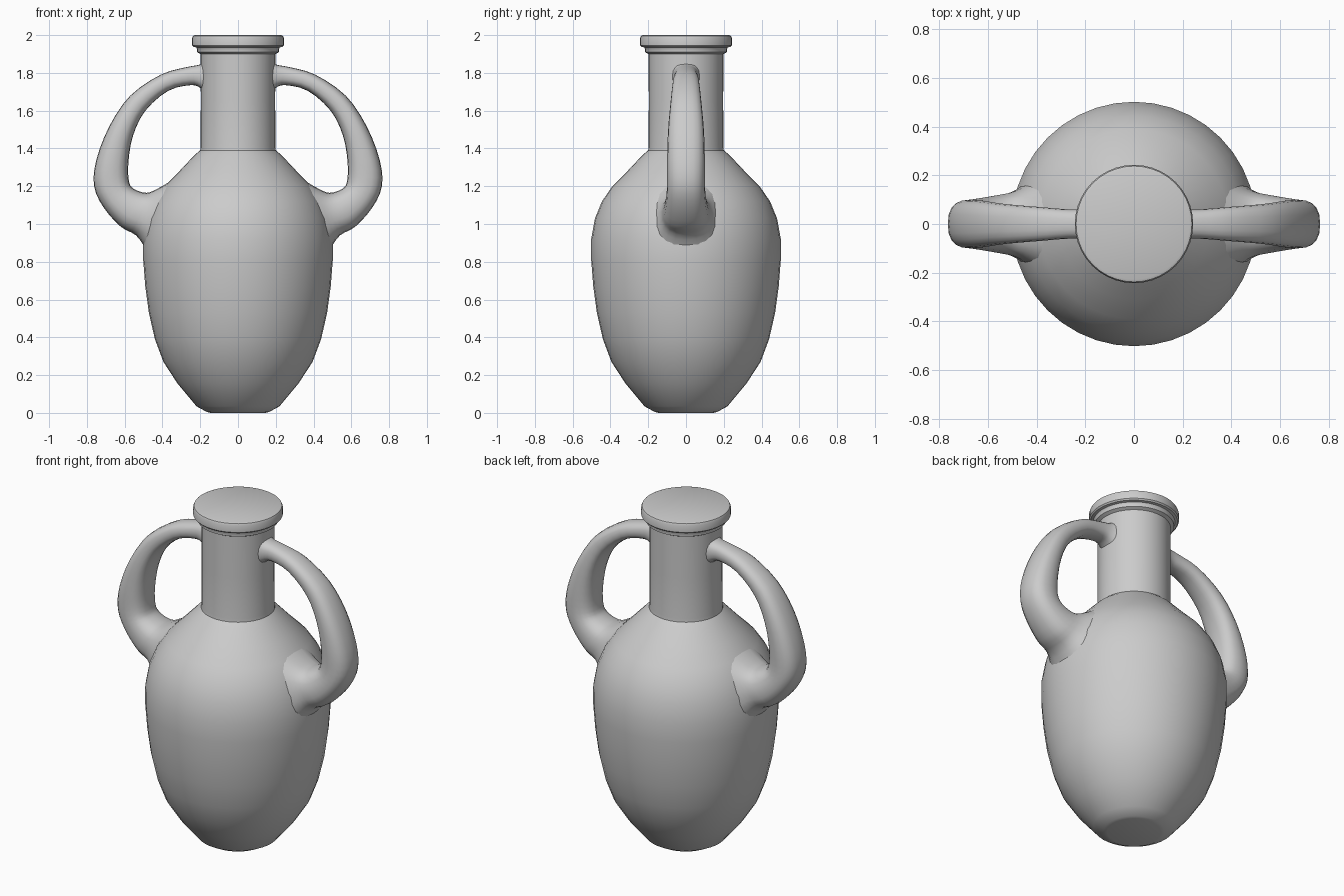
import bpy, bmesh, math
from mathutils import Vector

if "Cube" in bpy.data.objects:
    bpy.data.objects.remove(bpy.data.objects["Cube"])


def finish(bm, name, angle):
    bmesh.ops.recalc_face_normals(bm, faces=bm.faces)
    me = bpy.data.meshes.new(name)
    bm.to_mesh(me)
    bm.free()
    ob = bpy.data.objects.new(name, me)
    bpy.context.collection.objects.link(ob)
    bpy.ops.object.select_all(action='DESELECT')
    ob.select_set(True)
    bpy.context.view_layer.objects.active = ob
    bpy.ops.object.shade_smooth_by_angle(angle=math.radians(angle))
    return ob


def loft(rings, name, angle):
    # Skin closed rings of points and cap both ends
    bm = bmesh.new()
    loops = [[bm.verts.new(p) for p in ring] for ring in rings]
    n = len(loops[0])
    for a, b in zip(loops, loops[1:]):
        for i in range(n):
            j = (i + 1) % n
            bm.faces.new((a[i], a[j], b[j], b[i]))
    bm.faces.new(loops[0])
    bm.faces.new(loops[-1])
    return finish(bm, name, angle)


def spline(rows, steps):
    # Catmull-Rom interpolation of rows of numbers
    out = []
    for i in range(len(rows) - 1):
        p = [rows[max(0, min(len(rows) - 1, i + k))] for k in (-1, 0, 1, 2)]
        for s in range(steps):
            t = s / steps
            out.append([0.5 * (2 * b + (c - a) * t + (2 * a - 5 * b + 4 * c - d) * t * t
                               + (3 * b - a - 3 * c + d) * t ** 3) for a, b, c, d in zip(*p)])
    return out + [list(rows[-1])]


# Vessel: round body, straight neck and closed lip, as (radius, height)
profile = [(0.145, 0), (0.165, 0.005), (0.22, 0.035), (0.32, 0.155), (0.395, 0.27),
           (0.44, 0.39), (0.472, 0.53), (0.491, 0.67), (0.502, 0.81), (0.502, 0.92),
           (0.482, 1.03), (0.445, 1.12), (0.39, 1.2), (0.31, 1.28), (0.23, 1.365),
           (0.2, 1.39), (0.198, 1.41), (0.197, 1.65), (0.198, 1.9), (0.217, 1.91),
           (0.217, 1.927), (0.222, 1.935), (0.236, 1.938), (0.243, 1.946),
           (0.243, 1.985), (0.238, 1.996), (0.228, 2.0)]
N = 40
loft([[(r * math.cos(math.tau * i / N), r * math.sin(math.tau * i / N), z)
       for i in range(N)] for r, z in profile], "vessel", 35)

# Handle sections: outer x, outer z, inner x, inner z, half width
sections = [(0.16, 1.875, 0.16, 1.68, 0.085), (0.2, 1.845, 0.2, 1.72, 0.066),
            (0.275, 1.83, 0.25, 1.735, 0.06), (0.41, 1.79, 0.37, 1.705, 0.07),
            (0.57, 1.68, 0.49, 1.60, 0.082), (0.68, 1.52, 0.555, 1.47, 0.095),
            (0.75, 1.34, 0.58, 1.33, 0.1), (0.762, 1.2, 0.577, 1.225, 0.1),
            (0.71, 1.085, 0.55, 1.185, 0.106), (0.62, 0.985, 0.485, 1.165, 0.12),
            (0.54, 0.94, 0.43, 1.185, 0.135), (0.49, 0.87, 0.36, 1.225, 0.17)]


def soft(v):
    # Superellipse rounding for a slightly squared section
    return math.copysign(abs(v) ** 0.8, v)


M = 20
for side, name in ((1, "right_handle"), (-1, "left_handle")):
    rings = []
    for ox, oz, ix, iz, w in spline(sections, 3):
        mid = Vector(((ox + ix) / 2, 0, (oz + iz) / 2))
        half = Vector(((ox - ix) / 2, 0, (oz - iz) / 2))
        ring = []
        for i in range(M):
            a = math.tau * i / M
            p = mid + half * soft(math.cos(a)) + Vector((0, w * soft(math.sin(a)), 0))
            ring.append((p.x * side, p.y, p.z))
        rings.append(ring)
    loft(rings, name, 60)
